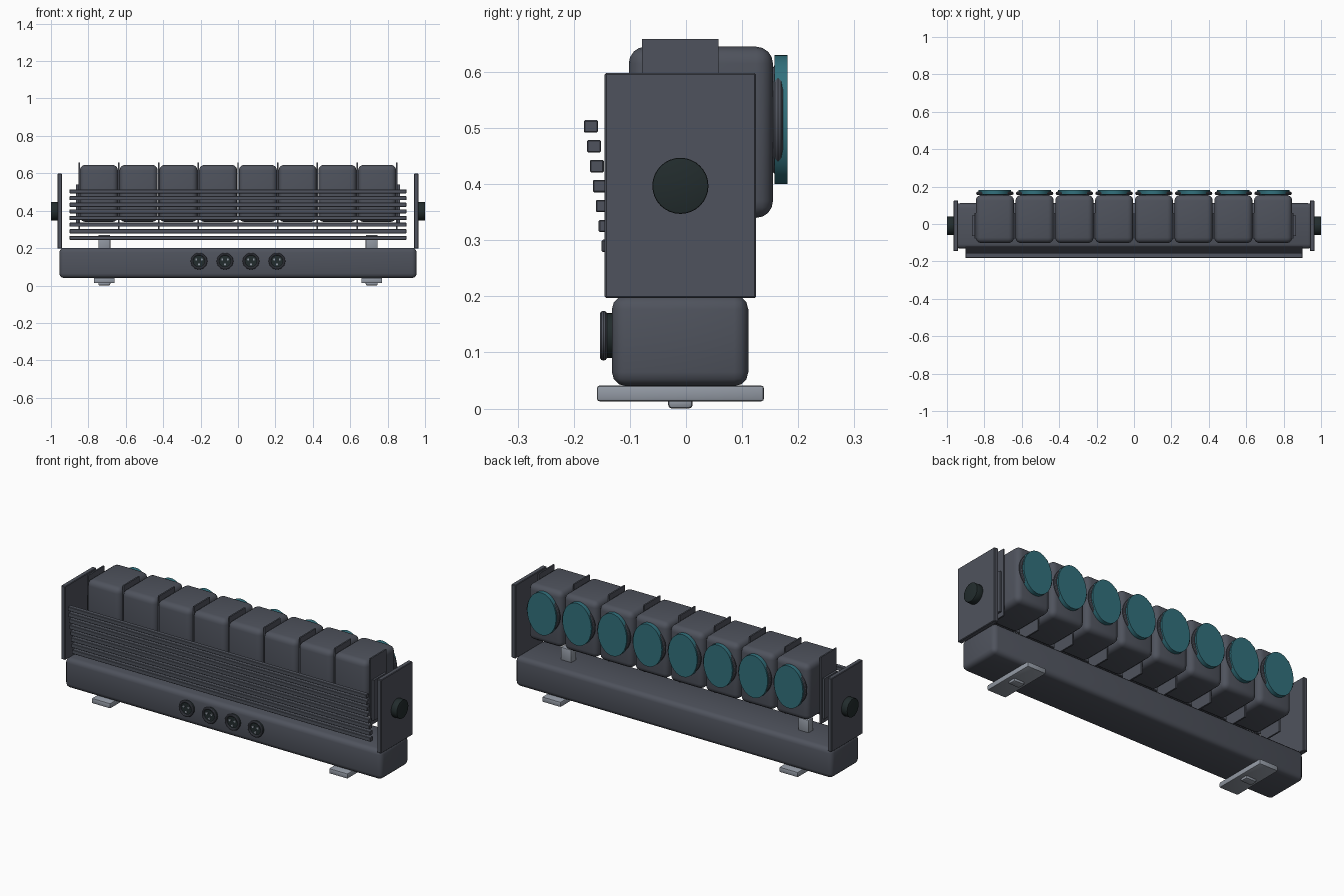
import bpy
import math

if "Cube" in bpy.data.objects:
    bpy.data.objects.remove(bpy.data.objects["Cube"])


def material(name, rgb):
    m = bpy.data.materials.new(name)
    m.diffuse_color = (*rgb, 1)
    m.use_nodes = True
    m.node_tree.nodes["Principled BSDF"].inputs["Base Color"].default_value = m.diffuse_color
    return m


GREY = material("charcoal grey", (0.078, 0.086, 0.109))
BLACK = material("greenish black", (0.016, 0.025, 0.026))
TEAL = material("teal glass", (0.032, 0.165, 0.205))
STEEL = material("light steel", (0.29, 0.32, 0.37))


def finish(name, mat, bevel=0, segments=3):
    ob = bpy.context.object
    ob.name = name
    ob.data.materials.append(mat)
    bpy.ops.object.transform_apply(location=False, rotation=True, scale=True)
    if bevel:
        mod = ob.modifiers.new("rounding", 'BEVEL')
        mod.width = bevel
        mod.segments = segments
        mod.limit_method = 'ANGLE'
        bpy.ops.object.modifier_apply(modifier=mod.name)
    bpy.ops.object.shade_smooth_by_angle(angle=math.radians(35))
    return ob


def box(name, x, y, z, mat, bevel=0, segments=3):
    """Box from (min, max) pairs."""
    spans = (x, y, z)
    bpy.ops.mesh.primitive_cube_add(size=1, location=[(a + b) / 2 for a, b in spans])
    bpy.context.object.scale = [abs(b - a) for a, b in spans]
    return finish(name, mat, bevel, segments)


def disc(name, centre, radius, depth, mat, axis='Y', bevel=0, verts=32):
    rot = (math.pi / 2, 0, 0) if axis == 'Y' else (0, math.pi / 2, 0)
    bpy.ops.mesh.primitive_cylinder_add(vertices=verts, radius=radius, depth=depth,
                                        location=centre, rotation=rot)
    return finish(name, mat, bevel, 2)


def ring(name, centre, major, minor, mat):
    bpy.ops.mesh.primitive_torus_add(major_segments=40, minor_segments=10,
                                     major_radius=major, minor_radius=minor,
                                     location=centre, rotation=(math.pi / 2, 0, 0))
    return finish(name, mat)


# Base housing
box("base_housing", (-0.955, 0.955), (-0.132, 0.111), (0.04, 0.202), GREY, 0.025)

# Parts mirrored on both ends
for s, side in ((-1, "left"), (1, "right")):
    box(side + "_end_plate", (s * 0.94, s * 0.965), (-0.145, 0.125), (0.197, 0.598), GREY, 0.003, 1)
    disc(side + "_tilt_knob", (s * 0.98, -0.01, 0.397), 0.05, 0.04, BLACK, 'X', 0.003)
    box(side + "_pivot_tab", (s * 0.85, s * 0.865), (-0.065, 0.045), (0.32, 0.54), GREY)
    x = s * 0.715
    box(side + "_foot", (x - 0.056, x + 0.056), (-0.159, 0.139), (0.013, 0.041), STEEL, 0.005, 2)
    box(side + "_foot_bolt", (x - 0.032, x + 0.032), (-0.032, 0.012), (0, 0.02), STEEL, 0.007, 2)
    box(side + "_support_post", (x - 0.032, x + 0.032), (-0.032, 0.012), (0.19, 0.27), STEEL, 0.005, 2)

# Lamp heads with bezel and oval lens
PITCH = 0.2125
for i in range(8):
    x = (i - 3.5) * PITCH
    box(f"lamp_head_{i}", (x - 0.102, x + 0.102), (-0.102, 0.155), (0.34, 0.645), GREY, 0.03, 4)
    ring(f"lens_bezel_{i}", (x, 0.164, 0.515), 0.091, 0.009, GREY)
    lens = disc(f"lens_{i}", (x, 0.1695, 0.515), 1, 0.023, TEAL, verts=48)
    lens.scale = (0.087, 1, 0.115)

# Thin dividers between the heads
for i in range(9):
    x = (i - 4) * PITCH
    box(f"divider_{i}", (x - 0.004, x + 0.004), (-0.078, 0.058), (0.295, 0.659), GREY)

# Grille slats, leaning forward toward the top
for i in range(8):
    z = 0.503 - i * 0.0355
    y = -0.182 + i * 0.0053
    box(f"grille_slat_{i}", (-0.9, 0.9), (y, y + 0.025), (z - 0.011, z + 0.011), GREY, 0.002, 1)

# Round sockets with three pins
for i in range(4):
    x = (i - 1.5) * 0.139
    disc(f"socket_body_{i}", (x, -0.136, 0.13), 0.04, 0.02, BLACK)
    ring(f"socket_rim_{i}", (x, -0.147, 0.13), 0.038, 0.0065, GREY)
    for k in range(3):
        a = math.radians(90 + 60 + k * 120)
        disc(f"socket_pin_{i}_{k}",
             (x + 0.017 * math.cos(a), -0.147, 0.13 + 0.017 * math.sin(a)),
             0.0055, 0.008, STEEL, verts=12)
